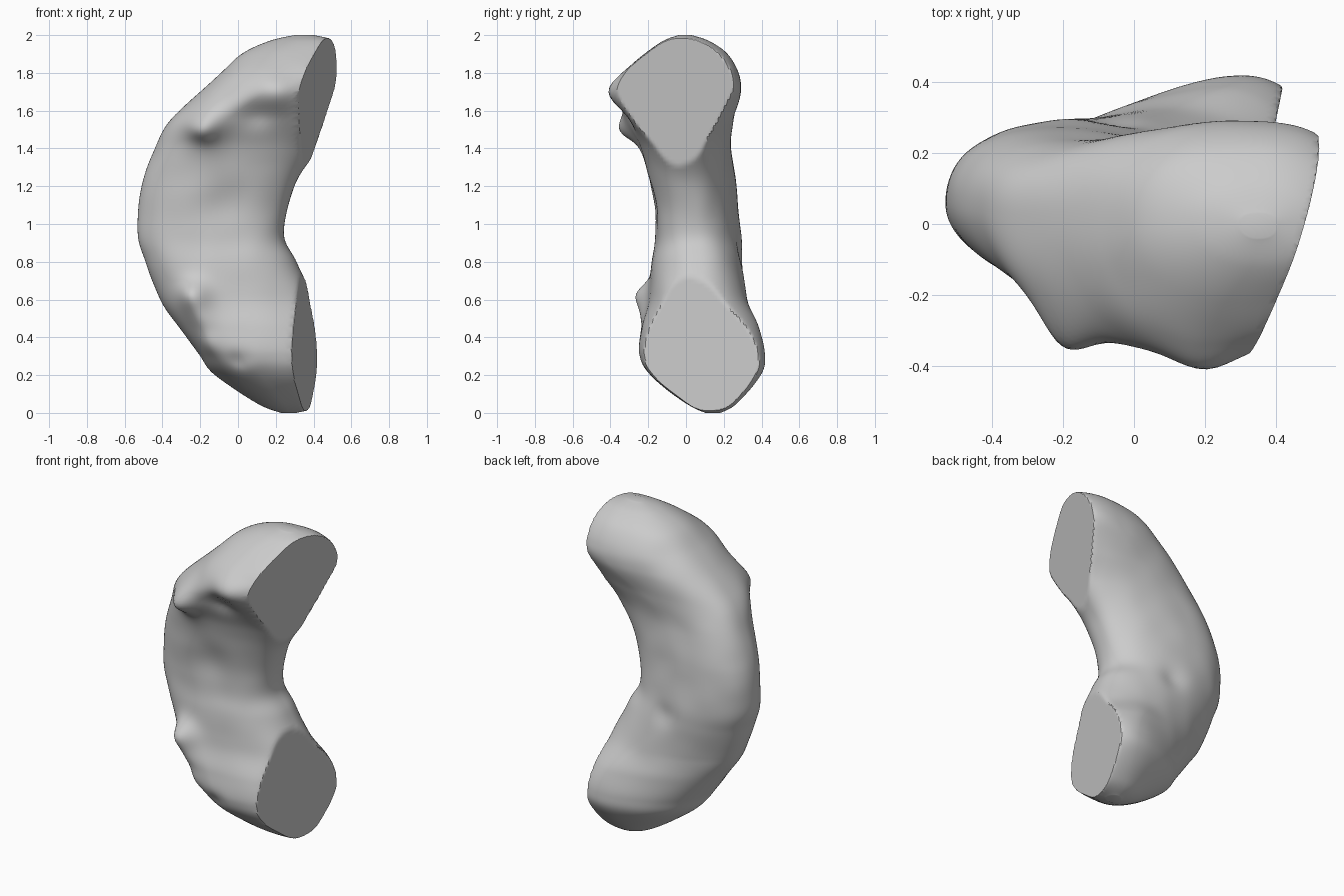
import bpy, bmesh, math
from mathutils import Vector, noise

if "Cube" in bpy.data.objects:
    bpy.data.objects.remove(bpy.data.objects["Cube"])

# Horizontal sections: z, left x/y, back x/y, right x/y, front x/y
SECTIONS = [
    (0.00, .23, .14, .27, .18, .31, .14, .27, .10),
    (0.05, .10, .14, .28, .27, .46, .14, .25, .00),
    (0.20, -.12, .10, .31, .395, .54, .12, .12, -.19),
    (0.31, -.205, .09, .31, .415, .54, .10, .03, -.25),
    (0.45, -.31, .08, .25, .385, .50, .08, -.03, -.235),
    (0.60, -.41, .07, .10, .325, .41, .08, -.09, -.20),
    (0.80, -.49, .06, -.10, .30, .31, .08, -.11, -.18),
    (0.95, -.53, .06, -.20, .29, .245, .06, -.11, -.165),
    (1.20, -.51, .06, -.22, .265, .30, .03, -.11, -.19),
    (1.40, -.44, .05, -.15, .24, .43, .02, -.08, -.24),
    (1.55, -.36, .03, .10, .25, .58, .00, -.05, -.315),
    (1.70, -.20, .02, .33, .29, .65, .00, .15, -.37),
    (1.80, -.09, .00, .36, .28, .66, .00, .20, -.33),
    (1.90, .02, .00, .36, .22, .61, .00, .26, -.22),
    (1.97, .17, .00, .36, .12, .52, .00, .33, -.12),
    (2.00, .30, .00, .35, .03, .40, .00, .35, -.04),
]
# Local knobs and dents: centre, radius, push direction
BUMPS = [
    ((-.19, -.29, 1.53), .10, (-.01, -.07, -.03)),
    ((.20, -.37, 1.69), .10, (0, -.04, 0)),
    ((.10, -.31, 1.58), .08, (0, .03, 0)),
    ((-.23, -.17, .61), .085, (-.02, -.09, .01)),
    ((-.19, -.20, .50), .08, (-.01, -.03, 0)),
    ((-.17, -.20, .36), .08, (-.01, -.03, 0)),
    ((.00, -.25, .27), .06, (0, .025, 0)),
    ((-.05, -.18, 1.08), .12, (0, .02, 0)),
    ((-.05, .29, .85), .07, (0, -.015, 0)),
]
RING, STEPS = 112, 10


def catmull(a, b, c, d, t):
    return tuple(.5 * (2*q + (r-p)*t + (2*p-5*q+4*r-s)*t*t + (3*q-p-3*r+s)*t**3)
                 for p, q, r, s in zip(a, b, c, d))


def section_point(s, angle):
    """Four rounded quarters joined at the section's extremes."""
    z, lx, ly, bx, by, rx, ry, fx, fy = s
    c, n = math.cos(angle), math.sin(angle)
    side, depth = ((rx, ry) if c > 0 else (lx, ly)), ((bx, by) if n > 0 else (fx, fy))
    if c > 0:
        power = 2.1 if n > 0 else 2.5
    else:
        power = min(2.4, max(1.8, 1.2 + z)) if n > 0 else 2.05
    k = (abs(c)**power + abs(n)**power) ** (-1 / power)
    return Vector((depth[0] + (side[0]-depth[0]) * abs(c)*k,
                   side[1] + (depth[1]-side[1]) * abs(n)*k, z))


def shape(p):
    q = p.copy()
    for centre, radius, push in BUMPS:
        d = (p - Vector(centre)).length / radius
        q += Vector(push) * math.exp(-d*d)
    q.x += .004 * noise.noise(p * 6)
    q.y += .005 * noise.noise(p * 6 + Vector((9, 4, 2)))
    # Flat end facets
    facet = .14 + .301*q.y + .172*q.z if p.z > 1 else .331 + .222*q.y + .009*q.z
    q.x = min(q.x, facet)
    return q


# Dense interpolated sections
dense = []
last = len(SECTIONS) - 1
for i in range(last):
    quad = [SECTIONS[min(max(i + k, 0), last)] for k in (-1, 0, 1, 2)]
    dense += [catmull(*quad, j / STEPS) for j in range(STEPS)]
dense.append(SECTIONS[last])

# Curved body with closed ends
bm = bmesh.new()
rings = [[bm.verts.new(shape(section_point(s, 2*math.pi*i/RING))) for i in range(RING)]
         for s in dense]
for a, b in zip(rings, rings[1:]):
    for i in range(RING):
        j = (i + 1) % RING
        bm.faces.new((a[i], a[j], b[j], b[i]))
bm.faces.new(rings[0][::-1])
bm.faces.new(rings[-1])
bmesh.ops.recalc_face_normals(bm, faces=bm.faces)
mesh = bpy.data.meshes.new("curved_body")
bm.to_mesh(mesh)
bm.free()
body = bpy.data.objects.new("curved_body", mesh)
bpy.context.collection.objects.link(body)
bpy.context.view_layer.objects.active = body
body.select_set(True)
bpy.ops.object.shade_smooth_by_angle(angle=math.radians(30))
